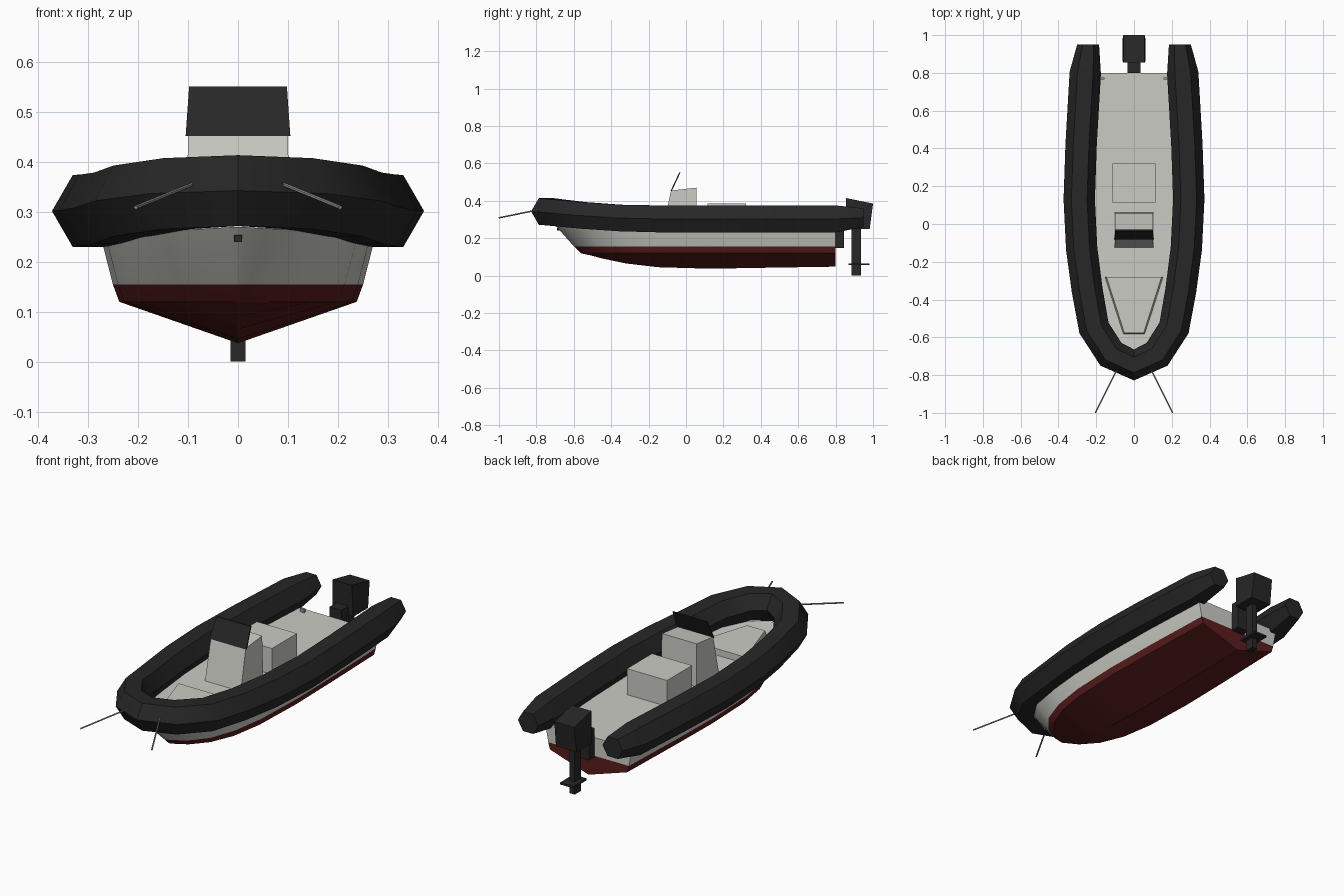
import bpy, bmesh, math
from mathutils import Vector

old = bpy.data.objects.get("Cube")
if old:
    bpy.data.objects.remove(old, do_unlink=True)


def make_material(name, r, g, b):
    mat = bpy.data.materials.new(name)
    mat.use_nodes = True
    mat.diffuse_color = (r, g, b, 1)
    shader = next(n for n in mat.node_tree.nodes if n.type == 'BSDF_PRINCIPLED')
    shader.inputs["Base Color"].default_value = (r, g, b, 1)
    return mat


WHITE = make_material("off white", 0.6, 0.6, 0.56)
RED = make_material("dark red", 0.1, 0.012, 0.012)
BLACK = make_material("rubber black", 0.02, 0.02, 0.02)
GREY = make_material("metal grey", 0.3, 0.3, 0.3)


def finish(name, bm, mats, smooth=None):
    bmesh.ops.recalc_face_normals(bm, faces=bm.faces)
    mesh = bpy.data.meshes.new(name)
    bm.to_mesh(mesh)
    bm.free()
    for mat in mats:
        mesh.materials.append(mat)
    obj = bpy.data.objects.new(name, mesh)
    bpy.context.collection.objects.link(obj)
    if smooth:
        bpy.ops.object.select_all(action='DESELECT')
        obj.select_set(True)
        bpy.context.view_layer.objects.active = obj
        bpy.ops.object.shade_smooth_by_angle(angle=math.radians(smooth))
    return obj


def loft(bm, rings, closed=True):
    """Bridge consecutive rings of points and return the vertex rings."""
    rows = [[bm.verts.new(p) for p in ring] for ring in rings]
    for a, b in zip(rows, rows[1:]):
        n = len(a)
        for i in range(n if closed else n - 1):
            j = (i + 1) % n
            bm.faces.new((a[i], a[j], b[j], b[i]))
    return rows


def block(name, mat, profile, bottom_w, top_w):
    """Side profile of (y, z) given width; half width goes from bottom to top."""
    bm = bmesh.new()
    zs = [z for _, z in profile]
    low, high = min(zs), max(zs)

    def half(z):
        return bottom_w + (top_w - bottom_w) * (z - low) / (high - low)
    rows = loft(bm, [[(s * half(z), y, z) for y, z in profile] for s in (-1, 1)])
    for row in rows:
        bm.faces.new(row)
    return finish(name, bm, [mat])


def box(name, mat, x0, x1, y0, y1, z0, z1):
    obj = block(name, mat, [(y0, z0), (y1, z0), (y1, z1), (y0, z1)],
                (x1 - x0) / 2, (x1 - x0) / 2)
    obj.location.x = (x0 + x1) / 2
    return obj


# Hull: keel, chine, waterline and sheer, from stern to bow
sheer = [(.25, .8, .25), (.268, .42, .25), (.275, .13, .25), (.265, -.15, .25),
         (.24, -.35, .252), (.195, -.53, .258), (.11, -.645, .264), (.008, -.7, .27)]
chine = [(.222, .8), (.233, .42), (.238, .13), (.228, -.15),
         (.2, -.32), (.15, -.44), (.08, -.52), (.008, -.56)]
keel = [(.8, .048), (.42, .042), (.13, .037), (-.15, .045),
        (-.32, .065), (-.44, .09), (-.51, .108), (-.56, .119)]
sections = []
for (sx, sy, sz), (cx, cy), (ky, kz) in zip(sheer, chine, keel):
    water = (cx + (sx - cx) * .35, cy + (sy - cy) * .27, .155)
    side = [(sx, sy, sz), water, (cx, cy, .12)]
    sections.append(side + [(0, ky, kz)] + [(-x, y, z) for x, y, z in reversed(side)])
bm = bmesh.new()
rows = loft(bm, sections, closed=False)
# transom and stem, split at the waterline
for row in (rows[0], rows[-1]):
    bm.faces.new((row[0], row[1], row[5], row[6]))
    bm.faces.new(row[1:6])
# deck
for a, b in zip(rows, rows[1:]):
    bm.faces.new((a[0], a[6], b[6], b[0]))
for f in bm.faces:
    f.material_index = int(all(v.co.z < .16 for v in f.verts))
finish("hull", bm, [WHITE, RED], 25)

# Inflatable collar: hexagonal tube swept round the bow
half_path = [(.243, .95, .31, .058), (.258, .8, .303, .083), (.28, .42, .303, .083),
             (.29, .13, .302, .083), (.277, -.13, .303, .083), (.248, -.35, .308, .082),
             (.212, -.55, .322, .082), (.122, -.69, .337, .082)]
path = half_path + [(0, -.746, .343, .082)] + [(-x, y, z, r) for x, y, z, r in reversed(half_path)]
rings = []
for i, (x, y, z, r) in enumerate(path):
    a, b = path[max(i - 1, 0)], path[min(i + 1, len(path) - 1)]
    tangent = Vector((b[0] - a[0], b[1] - a[1], 0)).normalized()
    if i in (0, len(path) - 1):
        tangent = Vector((0, -1 if i == 0 else 1, 0))
    across = tangent.cross(Vector((0, 0, 1)))
    rings.append([Vector((x, y, z)) + across * r * math.cos(k * math.pi / 3)
                  + Vector((0, 0, r * math.sin(k * math.pi / 3))) for k in range(6)])
bm = bmesh.new()
rows = loft(bm, rings)
bm.faces.new(rows[0])
bm.faces.new(rows[-1])
finish("inflatable_collar", bm, [BLACK], 35)

# Console, windscreen and seat
block("console", WHITE, [(-.125, .245), (.06, .245), (.055, .47), (-.08, .455)], .103, .1)
block("windscreen", BLACK, [(-.083, .452), (-.076, .452), (-.029, .552), (-.036, .552)], .105, .098)
box("seat", WHITE, -.115, .115, .115, .32, .245, .385)

# Tapered bow locker
bm = bmesh.new()
rows = loft(bm, [[(.155 - t, -.28, z), (-.155 + t, -.28, z),
                  (-.06 + t, -.585 + t, z), (.06 - t, -.585 + t, z)]
                 for z, t in ((.245, 0), (.285, .009))])
bm.faces.new(rows[1])
finish("bow_locker", bm, [WHITE])

# Outboard motor
block("motor_cowl", BLACK, [(.86, .25), (.982, .25), (1, .385), (.855, .415)], .06, .056)
box("motor_leg", BLACK, -.015, .015, .885, .935, 0, .26)
box("motor_plate", BLACK, -.038, .038, .87, .98, .056, .066)
box("motor_bracket", BLACK, -.034, .034, .8, .845, .148, .3)
box("motor_link", BLACK, -.034, .034, .84, .9, .26, .3)

# Stem fitting and stern cleats
box("stem_fitting", BLACK, -.008, .008, -.69, -.66, .24, .254)
for side, label in ((1, "left"), (-1, "right")):
    box("cleat_" + label, GREY, side * .167 - .012, side * .167 + .012, .764, .776, .248, .268)
    # Bow lines
    start = Vector((side * .08, -.75, .36))
    end = Vector((side * .205, -1, .309))
    bm = bmesh.new()
    bmesh.ops.create_cone(bm, cap_ends=True, segments=6, radius1=.004, radius2=.004,
                          depth=(end - start).length)
    line = finish("bow_line_" + label, bm, [GREY])
    line.location = (start + end) / 2
    line.rotation_euler = (end - start).to_track_quat('Z', 'Y').to_euler()
